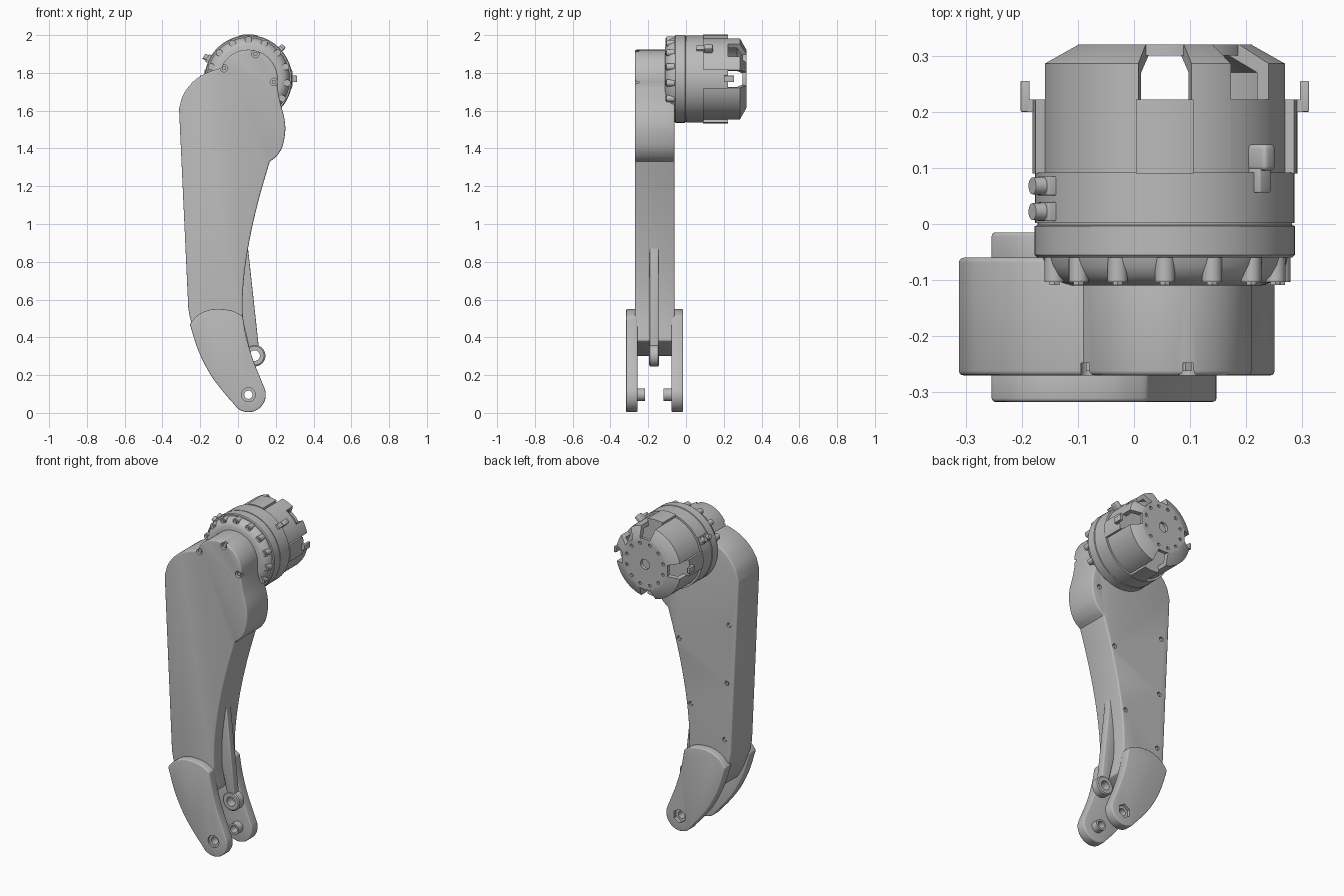
import bpy, bmesh
from math import sin, cos, pi, radians
from mathutils import Matrix, Vector

if "Cube" in bpy.data.objects:
    bpy.data.objects.remove(bpy.data.objects["Cube"])

grey = bpy.data.materials.new("machined grey")
grey.use_nodes = True
grey.diffuse_color = (0.5, 0.5, 0.5, 1)
grey.node_tree.nodes["Principled BSDF"].inputs["Base Color"].default_value = (0.5, 0.5, 0.5, 1)

MX, MZ = 0.055, 1.768      # motor axis
FOOT = (0.055, 0.096)      # ankle axis
ROD = (0.088, 0.303)       # rod eye axis


def activate(ob):
    bpy.ops.object.select_all(action='DESELECT')
    ob.select_set(True)
    bpy.context.view_layer.objects.active = ob


def make(name, bm, bevel=0):
    bmesh.ops.remove_doubles(bm, verts=bm.verts, dist=1e-5)
    bmesh.ops.recalc_face_normals(bm, faces=bm.faces)
    me = bpy.data.meshes.new(name)
    bm.to_mesh(me)
    bm.free()
    me.materials.append(grey)
    ob = bpy.data.objects.new(name, me)
    bpy.context.collection.objects.link(ob)
    activate(ob)
    if bevel:
        m = ob.modifiers.new("Bevel", 'BEVEL')
        m.width, m.segments, m.limit_method, m.angle_limit = bevel, 3, 'ANGLE', radians(50)
        bpy.ops.object.modifier_apply(modifier=m.name)
    bpy.ops.object.shade_smooth_by_angle(angle=radians(35))
    return ob


def spline(pts, n=6):
    """Smooth open curve through the points."""
    p = [Vector(q) for q in [pts[0], *pts, pts[-1]]]
    out = []
    for a, b, c, d in zip(p, p[1:], p[2:], p[3:]):
        for i in range(n):
            t = i / n
            out.append(0.5 * (2*b + (c-a)*t + (2*a-5*b+4*c-d)*t*t + (3*b-a-3*c+d)*t**3))
    return out + [p[-1]]


def arc(cx, cz, r, a0, a1, n=20):
    angles = [radians(a0 + (a1 - a0) * i / n) for i in range(n + 1)]
    return [Vector((cx + r*cos(a), cz + r*sin(a))) for a in angles]


def slab(name, outline, y0, y1, bevel=0.012):
    """Front outline extruded in depth."""
    bm = bmesh.new()
    pts = [p for i, p in enumerate(outline) if (p - outline[i-1]).length > 1e-4]
    f = bm.faces.new([bm.verts.new((p[0], y0, p[1])) for p in pts])
    ext = bmesh.ops.extrude_face_region(bm, geom=[f])["geom"]
    bmesh.ops.translate(bm, vec=(0, y1-y0, 0), verts=[v for v in ext if isinstance(v, bmesh.types.BMVert)])
    return make(name, bm, bevel)


def lathe(name, profile, centre, a0=0, a1=360, steps=72, bevel=0):
    """Closed (radius, y) profile turned round an axis along y."""
    bm = bmesh.new()
    rings = []
    for i in range(steps + 1):
        a = radians(a0 + (a1 - a0) * i / steps)
        rings.append([bm.verts.new((centre[0]+r*cos(a), y, centre[1]+r*sin(a))) for r, y in profile])
    n = len(profile)
    for p, q in zip(rings, rings[1:]):
        for j in range(n):
            k = (j + 1) % n
            if profile[j][0] or profile[k][0]:
                bm.faces.new((p[j], p[k], q[k], q[j]))
    if a1 - a0 < 360:
        bm.faces.new(rings[0])
        bm.faces.new(rings[-1])
    return make(name, bm, bevel)


def pins(name, centres, r, y0, y1, sides=16):
    """Round pegs along y."""
    bm = bmesh.new()
    for x, z in centres:
        m = Matrix.Translation((x, (y0+y1)/2, z)) @ Matrix.Rotation(pi/2, 4, 'X')
        bmesh.ops.create_cone(bm, cap_ends=True, segments=sides, radius1=r, radius2=r, depth=y1-y0, matrix=m)
    return make(name, bm)


def drill(ob, centres, r, y0, y1, sides=16):
    cutter = pins("drill_cutter", centres, r, y0, y1, sides)
    cutter.hide_render = True
    activate(ob)
    m = ob.modifiers.new("Drill", 'BOOLEAN')
    m.operation, m.solver, m.object = 'DIFFERENCE', 'EXACT', cutter
    bpy.ops.object.modifier_apply(modifier=m.name)
    bpy.data.objects.remove(cutter)
    activate(ob)
    bpy.ops.object.shade_smooth_by_angle(angle=radians(35))


def block(name, angle, r0, r1, width, y0, y1, bevel=0.004):
    """Box standing on the motor rim at an angle."""
    bm = bmesh.new()
    m = (Matrix.Translation((MX, 0, MZ)) @ Matrix.Rotation(-radians(angle), 4, 'Y')
         @ Matrix.Translation(((r0+r1)/2, (y0+y1)/2, 0)) @ Matrix.Diagonal((r1-r0, y1-y0, width, 1)))
    bmesh.ops.create_cube(bm, size=1, matrix=m)
    return make(name, bm, bevel)


def around(r, count, start=0):
    return [(MX + r*cos(radians(start) + 2*pi*i/count), MZ + r*sin(radians(start) + 2*pi*i/count))
            for i in range(count)]


# Upper leg housing
outline = (arc(MX, MZ, 0.155, 155, -5)
           + spline([(0.208, 1.73), (0.222, 1.65), (0.245, 1.56), (0.25, 1.49), (0.235, 1.41),
                     (0.205, 1.36), (0.168, 1.33)])
           + spline([(0.168, 1.33), (0.11, 1.13), (0.06, 0.91), (0.03, 0.7), (0.025, 0.53), (0.04, 0.38)])
           + spline([(-0.165, 0.3), (-0.205, 0.37), (-0.245, 0.47), (-0.263, 0.55)])
           + spline([(-0.312, 1.61), (-0.292, 1.68), (-0.25, 1.74), (-0.2, 1.782), (-0.14, 1.81), (-0.09, 1.825)]))
body = slab("leg_housing", outline, -0.27, -0.06, 0.01)
back_screws = [(-0.25, 1.33), (-0.235, 0.97), (-0.22, 0.62), (0.2, 1.5), (0.09, 1.16), (0.01, 0.78)]
drill(body, back_screws, 0.014, -0.08, -0.05)
pins("back_screws", back_screws, 0.009, -0.085, -0.066, 6)
front_screws = [(-0.075, 1.825), (0.092, 1.9), (0.19, 1.752)]
drill(body, front_screws, 0.02, -0.28, -0.248)
pins("front_screws", front_screws, 0.012, -0.262, -0.24, 6)

# Ankle plates and bosses, on both faces
plate = (spline([(-0.255, 0.47), (-0.215, 0.515), (-0.16, 0.543), (-0.1, 0.55), (-0.03, 0.54), (0.025, 0.512)])
         + spline([(0.025, 0.512), (0.045, 0.4), (0.08, 0.28), (0.122, 0.175)])
         + arc(*FOOT, 0.092, 22, -132)
         + spline([(-0.02, 0.045), (-0.085, 0.12), (-0.15, 0.21), (-0.21, 0.33), (-0.255, 0.47)]))
for side, y0, y1, b0, b1 in (("front", -0.317, -0.257, -0.26, -0.217), ("back", -0.077, -0.015, -0.12, -0.075)):
    ob = slab(side + "_ankle_plate", plate, y0, y1)
    drill(ob, [FOOT], 0.022, -0.4, 0.1, 24)
    if side == "back":
        drill(ob, [FOOT], 0.042, -0.035, 0.01, 6)
    else:
        drill(ob, [FOOT], 0.037, -0.33, -0.305, 24)
    lathe(side + "_ankle_boss", [(0.022, b0), (0.034, b0), (0.034, b1), (0.022, b1)], FOOT, steps=32)

# Connecting rod with its eye
slab("connecting_rod", [Vector(p) for p in ((0.03, 0.915), (0.05, 0.9), (0.11, 0.35), (0.06, 0.34), (0, 0.6))],
     -0.192, -0.145, 0.006)
lathe("rod_eye", [(0.028, -0.195), (0.05, -0.195), (0.057, -0.19), (0.057, -0.147), (0.05, -0.142),
                  (0.028, -0.142)], ROD, steps=40)

# Motor: domed front, two rims and the inner core
M = (MX, MZ)
lathe("motor_drum", [(0, -0.11), (0.172, -0.11), (0.19, -0.104), (0.205, -0.092), (0.215, -0.075), (0.219, -0.06),
                     (0.227, -0.06), (0.232, -0.055), (0.232, -0.004), (0.227, -0.002), (0.227, 0.002),
                     (0.231, 0.002), (0.231, 0.092), (0.195, 0.092), (0.195, 0.222), (0, 0.222)], M)
screws = around(0.207, 15, 18)
pins("dome_screw_seats", screws, 0.018, -0.103, -0.06)
pins("dome_screws", screws, 0.01, -0.109, -0.1, 6)

# Slotted rear shell, made of sectors between the slots
slots = [0, 45, 90, 180, 270, 360]
half = 12.5
for i, (a, b) in enumerate(zip(slots, slots[1:])):
    lathe(f"shell_sector_{i + 1}", [(0.195, 0.09), (0.219, 0.09), (0.219, 0.286), (0.157, 0.32),
                                    (0.135, 0.32), (0.135, 0.3), (0.195, 0.27)],
          M, a + half, b - half, max(4, int((b - a) / 5)))
for a in slots[:-1]:
    r = 0.219 if a == 45 else 0.236
    lathe("slot_filler", [(0.15, 0.09), (r, 0.09), (r, 0.222), (0.15, 0.222)], M, a - half, a + half, 6)

# Perforated end disc
disc = lathe("end_disc", [(0.03, 0.3), (0.155, 0.3), (0.155, 0.32), (0.03, 0.32)], M)
drill(disc, around(0.128, 12, 15), 0.01, 0.308, 0.34, 12)

# Rim fittings
for side, a in (("left", 0), ("right", 180)):
    block(side + "_tab", a, 0.241, 0.257, 0.034, 0.2, 0.255, 0.002)
    block(side + "_tab_foot", a, 0.225, 0.245, 0.034, 0.2, 0.222, 0)
block("cable_socket", 43, 0.2, 0.258, 0.03, 0.095, 0.142, 0.008)
block("cable_socket_base", 43, 0.2, 0.245, 0.028, 0.056, 0.1, 0.002)
for i, y in enumerate((0.022, 0.068)):
    block(f"terminal_base_{i + 1}", 153, 0.2, 0.244, 0.045, y - 0.017, y + 0.017, 0.002)
    bm = bmesh.new()
    m = (Matrix.Translation((MX, y, MZ)) @ Matrix.Rotation(-radians(153), 4, 'Y')
         @ Matrix.Translation((0.25, 0, 0)) @ Matrix.Rotation(pi/2, 4, 'Y'))
    bmesh.ops.create_cone(bm, cap_ends=True, segments=20, radius1=0.017, radius2=0.015, depth=0.03, matrix=m)
    make(f"terminal_{i + 1}", bm)
